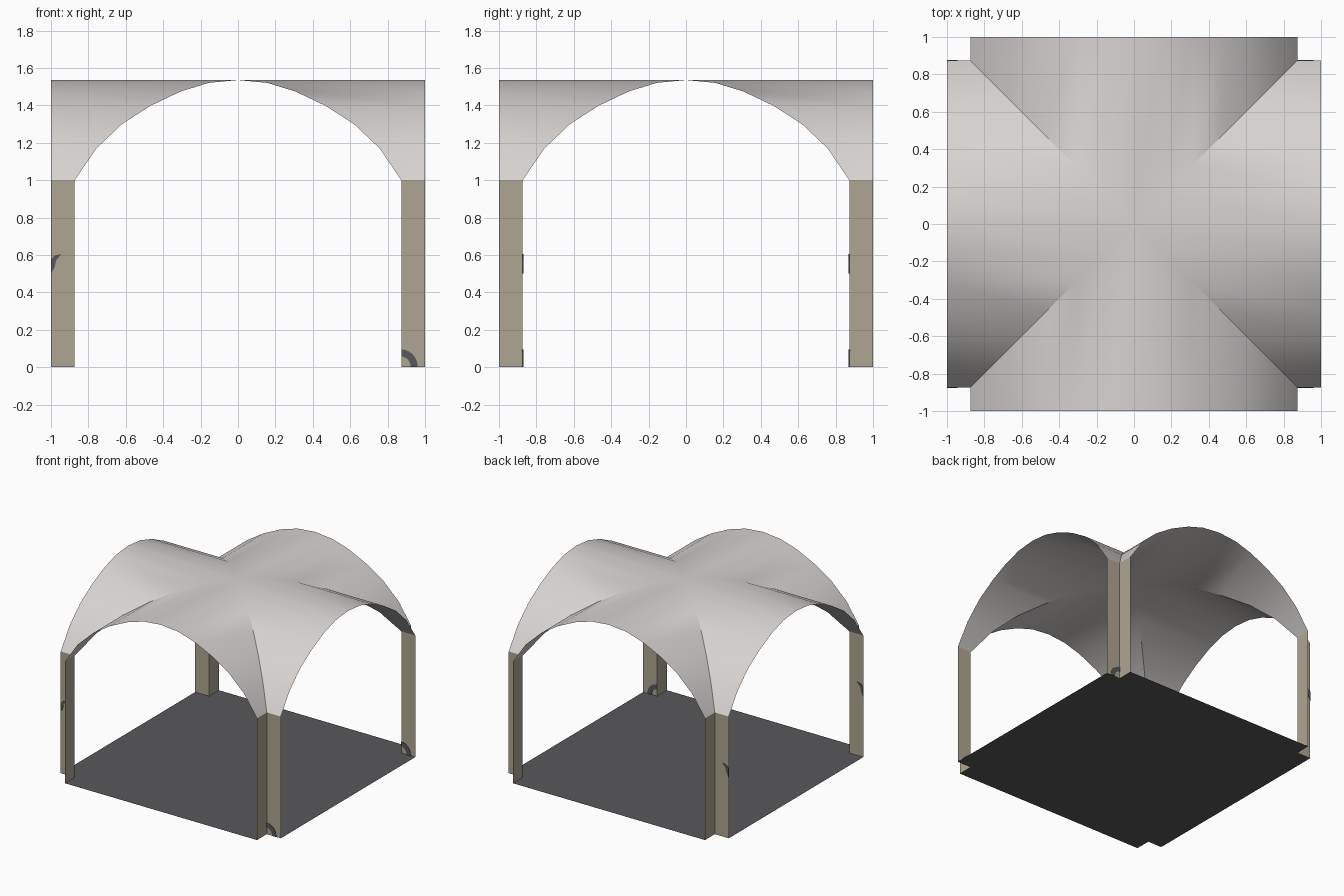
import bpy, math
from mathutils import Matrix, Vector

if "Cube" in bpy.data.objects:
    bpy.data.objects.remove(bpy.data.objects["Cube"])

N = 0.873   # inner corner of the notches / half span of the arches
S = 1.0     # height where the vault springs from the piers


def material(name, rgb):
    m = bpy.data.materials.new(name)
    m.diffuse_color = (*rgb, 1)
    m.use_nodes = True
    m.node_tree.nodes["Principled BSDF"].inputs["Base Color"].default_value = m.diffuse_color
    return m


PLASTER = material("pale plaster", (0.68, 0.655, 0.64))
STONE = material("beige stone", (0.43, 0.375, 0.285))
DARK = material("dark grey", (0.098, 0.098, 0.105))


def make(name, verts, faces, mat, smooth=False):
    me = bpy.data.meshes.new(name)
    me.from_pydata([tuple(v) for v in verts], [], faces)
    me.materials.append(mat)
    if smooth:
        me.shade_smooth()
        me.set_sharp_from_angle(angle=math.radians(25))
    me.update()
    ob = bpy.data.objects.new(name, me)
    bpy.context.collection.objects.link(ob)
    return ob


def turn(k):
    return Matrix.Rotation(k * math.pi / 2, 4, 'Z')


# Groin vault: each quarter is a barrel strip cut off along the diagonals
half = [(N, S), (0.757, 1.17), (0.62, 1.30), (0.467, 1.398),
        (0.307, 1.474), (0.157, 1.52), (0, 1.535)]
arch = [(-x, z) for x, z in half] + half[-2::-1]
verts, faces, index = [], [], {}


def vid(p):
    key = tuple(round(c, 4) + 0.0 for c in p)
    if key not in index:
        index[key] = len(verts)
        verts.append(key)
    return index[key]


for k in range(4):
    r = turn(k)
    for (x0, z0), (x1, z1) in zip(arch, arch[1:]):
        quad = [(x0, -1, z0), (x1, -1, z1), (x1, -abs(x1), z1), (x0, -abs(x0), z0)]
        faces.append([vid(r @ Vector(p)) for p in quad])
make("groin_vault", verts, faces, PLASTER, smooth=True)

# Corner piers: two thin walls folded into each notch
for k, name in enumerate(("front_right", "back_right", "back_left", "front_left")):
    plan = [(N, -1), (N, -N), (1, -N)]
    pts = [turn(k) @ Vector((x, y, z)) for z in (0, S) for x, y in plan]
    make(name + "_pier", pts, [(0, 1, 4, 3), (1, 2, 5, 4)], STONE)

# Floor slab with notched corners
outline = [turn(k) @ Vector((x, y, 0)) for k in range(4)
           for x, y in [(N, -1), (N, -N), (1, -N)]]
make("floor", outline, [list(range(12))], DARK)


# Painted marks: thin plates visible on both sides of the pier walls
def plate(name, pts, y):
    n, t = len(pts), 0.003
    v = [(x, y - t, z) for x, z in pts] + [(x, y + t, z) for x, z in pts]
    f = [list(range(n)), list(range(2 * n - 1, n - 1, -1))]
    f += [(i, i + n, (i + 1) % n + n, (i + 1) % n) for i in range(n)]
    make(name, v, f, DARK)


angles = [math.radians(a) for a in range(0, 91, 15)]
ring = [(N + 0.088 * math.cos(a), 0.095 * math.sin(a)) for a in angles]
ring += [(N + 0.05 * math.cos(a), 0.057 * math.sin(a)) for a in reversed(angles)]
patch = [(-1, 0.5), (-0.98, 0.535), (-0.973, 0.57), (-0.945, 0.605),
         (-0.98, 0.597), (-1, 0.575)]
for side, y in (("front", -N), ("back", N)):
    plate(side + "_ring_mark", ring, y)
    plate(side + "_patch_mark", patch, y)
